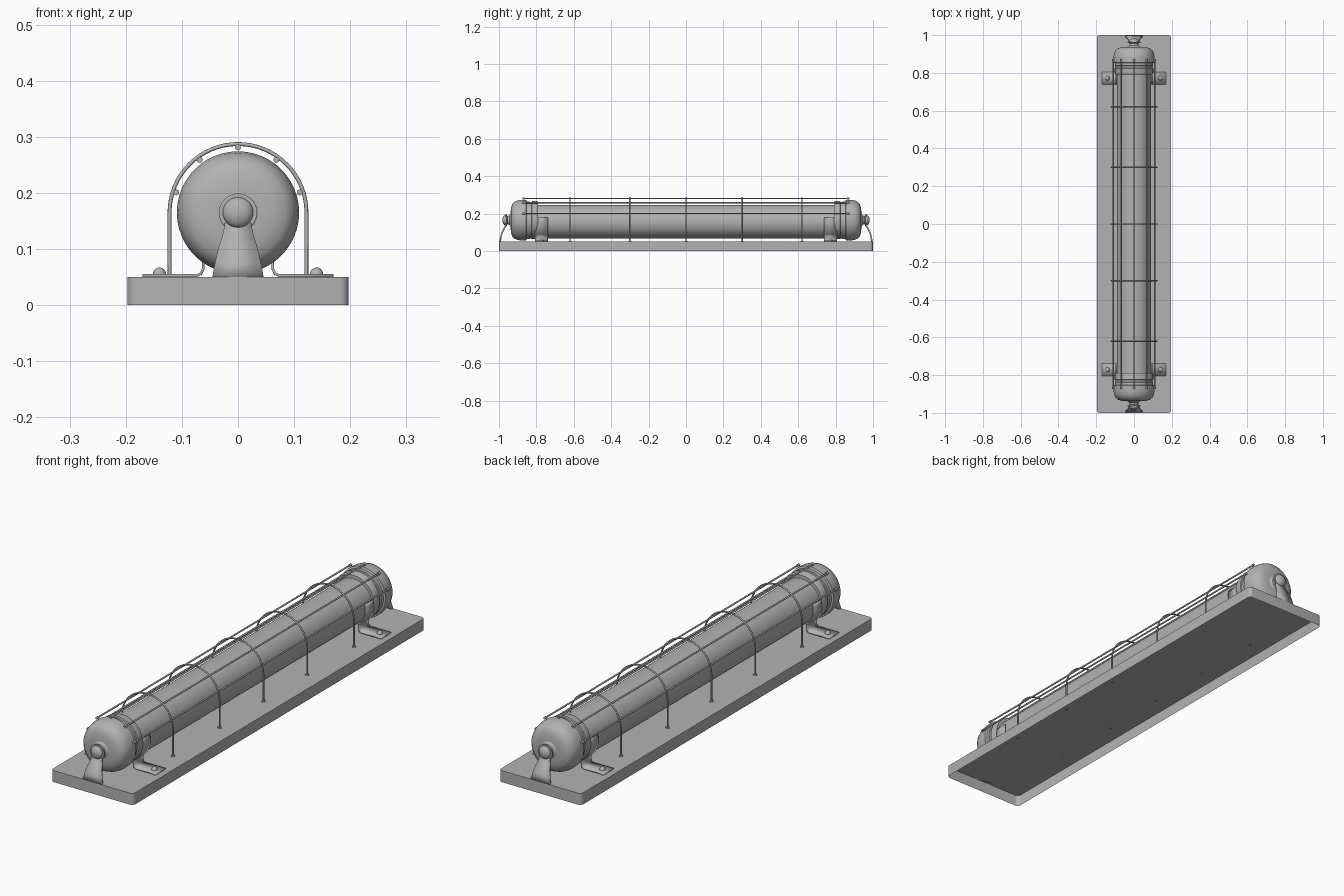
import bpy, bmesh, math
from mathutils import Vector

if "Cube" in bpy.data.objects:
    bpy.data.objects.remove(bpy.data.objects["Cube"])

grey = bpy.data.materials.new("cast_grey")
grey.diffuse_color = (0.45, 0.45, 0.45, 1)
grey.use_nodes = True
grey.node_tree.nodes["Principled BSDF"].inputs["Base Color"].default_value = grey.diffuse_color
AXIS_Z = 0.165
TUBE_Z, TUBE_R = 0.157, 0.09


def finish(name, bm, angle=35):
    bmesh.ops.recalc_face_normals(bm, faces=bm.faces)
    me = bpy.data.meshes.new(name)
    bm.to_mesh(me)
    bm.free()
    me.materials.append(grey)
    for p in me.polygons:
        p.use_smooth = True
    me.set_sharp_from_angle(angle=math.radians(angle))
    ob = bpy.data.objects.new(name, me)
    bpy.context.collection.objects.link(ob)
    return ob


def lathe(name, profile, side=1, z=AXIS_Z, x=0, vertical=False, steps=48):
    """Spin (radius, distance) points about the y axis, or a vertical axis."""
    bm = bmesh.new()
    rings = []
    for r, d in profile:
        ring = []
        for i in range(steps):
            a = 2 * math.pi * i / steps
            c, s = r * math.cos(a), r * math.sin(a)
            ring.append(bm.verts.new((x + c, side + s, z + d) if vertical
                                     else (x + c, side * d, z + s)))
        rings.append(ring)
    for a, b in zip(rings, rings[1:]):
        for i in range(steps):
            j = (i + 1) % steps
            bm.faces.new((a[i], a[j], b[j], b[i]))
    bmesh.ops.remove_doubles(bm, verts=bm.verts, dist=1e-6)
    return finish(name, bm)


def ribbon(name, edges, thickness):
    """Bent sheet through pairs of edge points, thickened."""
    bm = bmesh.new()
    rows = [[bm.verts.new(p) for p in pair] for pair in edges]
    for a, b in zip(rows, rows[1:]):
        bm.faces.new((a[0], a[1], b[1], b[0]))
    ob = finish(name, bm)
    mod = ob.modifiers.new("thickness", 'SOLIDIFY')
    mod.thickness = thickness
    mod.offset = 0
    return ob


def wire(name, points, radius):
    cu = bpy.data.curves.new(name, 'CURVE')
    cu.dimensions = '3D'
    cu.bevel_depth = radius
    cu.bevel_resolution = 2
    cu.use_fill_caps = True
    sp = cu.splines.new('POLY')
    sp.points.add(len(points) - 1)
    for p, co in zip(sp.points, points):
        p.co = (*co, 1)
    sp.use_smooth = True
    cu.materials.append(grey)
    ob = bpy.data.objects.new(name, cu)
    bpy.context.collection.objects.link(ob)
    return ob


def dome(r, height, n=6):
    return [(r * math.cos(t * math.pi / 2 / n), height * math.sin(t * math.pi / 2 / n))
            for t in range(n + 1)]


# Base tray: rounded corners, open underneath
bm = bmesh.new()
bmesh.ops.create_cube(bm, size=1)
for v in bm.verts:
    v.co = Vector((v.co.x * 0.394, v.co.y * 2, (v.co.z + 0.5) * 0.05))
uprights = [e for e in bm.edges if abs(e.verts[0].co.z - e.verts[1].co.z) > 0.01]
bmesh.ops.bevel(bm, geom=uprights, offset=0.016, segments=5, profile=0.5, affect='EDGES')
bottom = [f for f in bm.faces if all(v.co.z < 0.001 for v in f.verts)]
bmesh.ops.delete(bm, geom=bottom, context='FACES')
finish("base_tray", bm)

# Long lamp tube
lathe("lamp_tube", [(0, -0.83), (TUBE_R, -0.83), (TUBE_R, 0.83), (0, 0.83)], z=TUBE_Z, steps=64)

cap = [(0, 0.938), (0.04, 0.938), (0.065, 0.936), (0.085, 0.93), (0.098, 0.919),
       (0.106, 0.9), (0.109, 0.88), (0.109, 0.855), (0.101, 0.852), (0.101, 0.838),
       (0.097, 0.836), (0.097, 0.826), (0.102, 0.824), (0.102, 0.8), (0.098, 0.79), (0.08, 0.79)]
knob = [(0.045, 0.932), (0.025, 0.945), (0.022, 0.955), (0.034, 0.96), (0.034, 0.966)]
knob += [(r, 0.966 + h) for r, h in dome(0.027, 0.016)]

for end, label in ((-1, "front"), (1, "back")):
    # End cap with collar rings, and its pivot knob
    lathe(label + "_end_cap", cap, end)
    lathe(label + "_pivot_knob", knob, end)

    # Tapered curved support leg under the knob
    leg = [(0.046, 0.994, 0.048), (0.041, 0.99, 0.075), (0.035, 0.983, 0.1),
           (0.028, 0.972, 0.122), (0.024, 0.963, 0.14), (0.022, 0.959, 0.165)]
    ribbon(label + "_support_leg",
           [((-w, end * y, z), (w, end * y, z)) for w, y, z in leg], 0.008)

    # Clamps: flat foot, bend, then strap hugging the tube
    for sx in (-1, 1):
        path = [(0.17, 0.0525), (0.074, 0.0525), (0.066, 0.056), (0.062, 0.064)]
        for i in range(11):
            a = math.radians(-50 + 64 * i / 10)
            path.append((0.0955 * math.cos(a), TUBE_Z + 0.0955 * math.sin(a)))
        ribbon(label + "_clamp",
               [((sx * x, end * 0.738, z), (sx * x, end * 0.806, z)) for x, z in path], 0.005)
        lathe(label + "_clamp_bolt", [(0.012, 0)] + dome(0.012, 0.013), end * 0.772,
              z=0.054, x=sx * 0.14, vertical=True, steps=20)

# Guard hoops with small foot washers
for y in (-0.62, -0.3, 0, 0.3, 0.62):
    pts = [(0.122, y, 0.046)]
    for i in range(33):
        a = math.pi * i / 32
        pts.append((0.122 * math.cos(a), y, AXIS_Z + 0.122 * math.sin(a)))
    pts.append((-0.122, y, 0.046))
    wire("guard_hoop", pts, 0.0035)
    for sx in (-1, 1):
        lathe("hoop_foot", [(0.008, 0), (0.008, 0.004), (0, 0.005)], y,
              z=0.05, x=sx * 0.122, vertical=True, steps=16)

# Long guard rods with thicker tips resting on the caps
for deg in (18, 54, 90, 126, 162):
    a = math.radians(deg)
    x, z = 0.116 * math.cos(a), AXIS_Z + 0.116 * math.sin(a)
    wire("guard_rod", [(x, -0.87, z), (x, 0.87, z)], 0.0035)
    for end in (-1, 1):
        wire("rod_tip", [(x, end * 0.86, z), (x, end * 0.873, z)], 0.0055)
